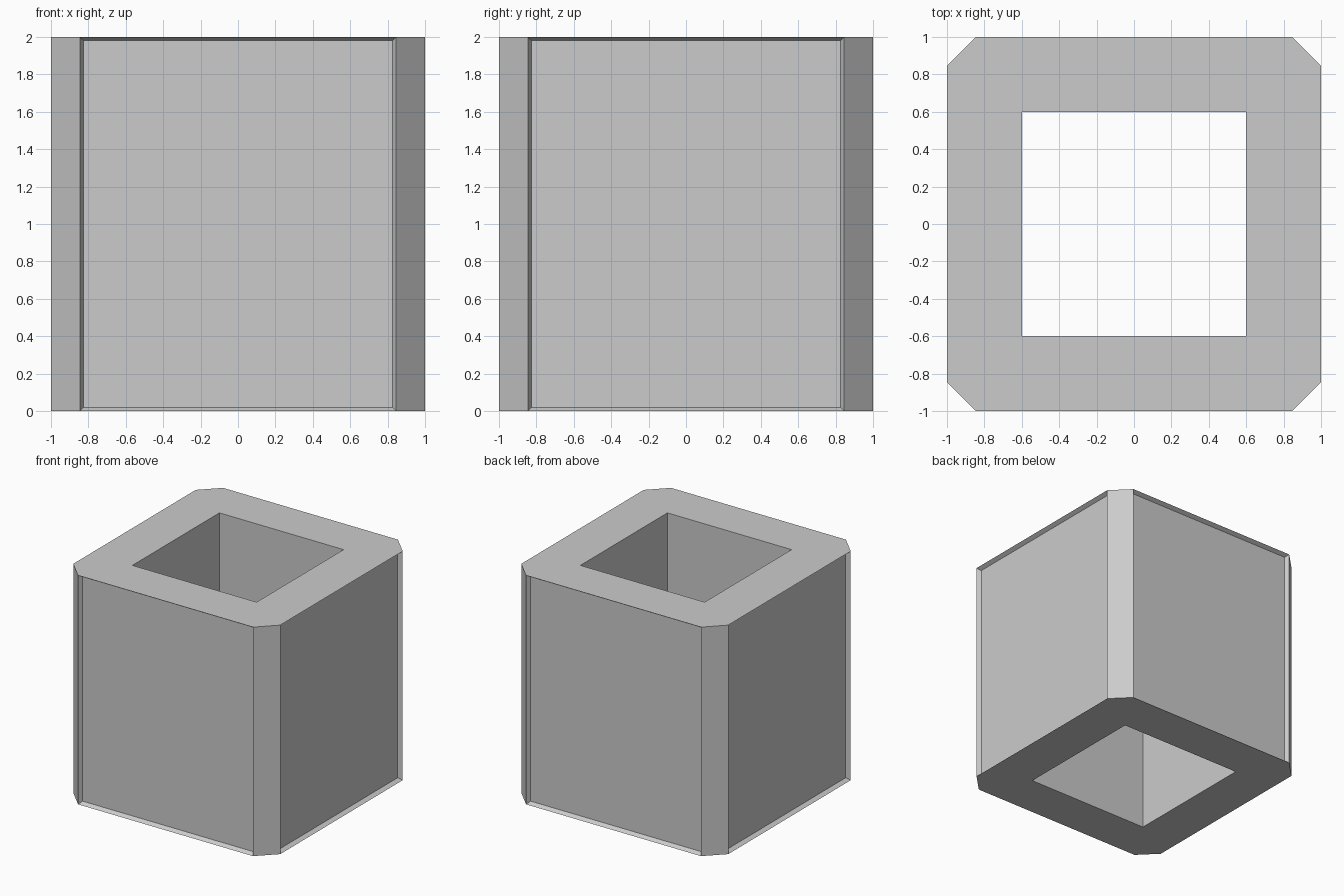
import bpy
import bmesh
from mathutils import Matrix

old = bpy.data.objects.get("Cube")
if old:
    bpy.data.objects.remove(old, do_unlink=True)

CHAMFER = 0.155
RIM = 0.02
RECESS = 0.035
HOLE = 1.2

# Plain grey material
grey = bpy.data.materials.new("plain grey")
grey.use_nodes = True
colour = (0.6, 0.6, 0.6, 1)
grey.diffuse_color = colour
grey.node_tree.nodes["Principled BSDF"].inputs["Base Color"].default_value = colour


def add_object(name, bm):
    mesh = bpy.data.meshes.new(name)
    bm.to_mesh(mesh)
    bm.free()
    mesh.materials.append(grey)
    obj = bpy.data.objects.new(name, mesh)
    bpy.context.collection.objects.link(obj)
    return obj


def make_block(width, height):
    bm = bmesh.new()
    bmesh.ops.create_cube(bm, size=1, matrix=Matrix.Translation((0, 0, 1))
                          @ Matrix.Diagonal((width, width, height, 1)))
    return bm


# Block with chamfered upright corners
bm = make_block(2, 2)
uprights = [e for e in bm.edges
            if abs(e.verts[0].co.z - e.verts[1].co.z) > 1]
bmesh.ops.bevel(bm, geom=uprights, offset=CHAMFER, segments=1,
                affect='EDGES', clamp_overlap=False)

# Sunken panel on each of the four sides
bm.normal_update()
sides = [f for f in bm.faces
         if max(abs(f.normal.x), abs(f.normal.y)) > 0.99]
bmesh.ops.inset_individual(bm, faces=sides, thickness=RIM, depth=-RECESS,
                           use_even_offset=True)
body = add_object("hollow_block", bm)

# Square shaft right through the block
cutter = add_object("shaft_cutter", make_block(HOLE, 3))
cutter.hide_render = True
cut = body.modifiers.new("shaft", 'BOOLEAN')
cut.operation = 'DIFFERENCE'
cut.solver = 'EXACT'
cut.object = cutter
bpy.context.view_layer.objects.active = body
bpy.ops.object.modifier_apply(modifier=cut.name)
bpy.data.objects.remove(cutter, do_unlink=True)
